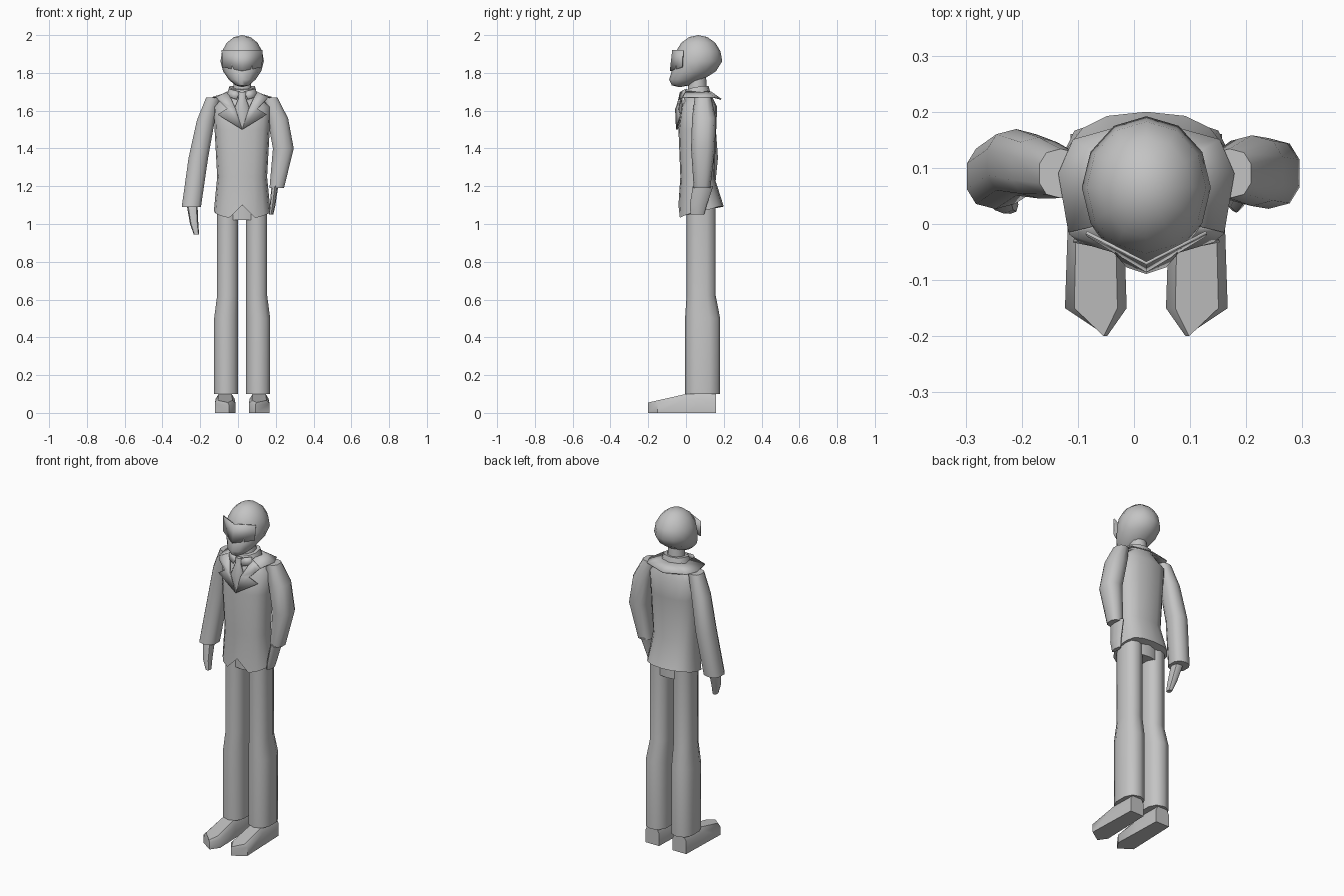
import bpy, bmesh, math
from mathutils import Matrix, Vector

default_cube = bpy.data.objects.get("Cube")
if default_cube:
    bpy.data.objects.remove(default_cube, do_unlink=True)

MID = 0.022  # centre line of the body
SHADE = (0.55, 0.55, 0.55, 1)
parts = []

grey = bpy.data.materials.new("plain grey")
grey.use_nodes = True
grey.diffuse_color = SHADE
grey.node_tree.nodes["Principled BSDF"].inputs["Base Color"].default_value = SHADE


def finish(name, bm):
    bmesh.ops.recalc_face_normals(bm, faces=bm.faces[:])
    mesh = bpy.data.meshes.new(name)
    bm.to_mesh(mesh)
    bm.free()
    mesh.materials.append(grey)
    obj = bpy.data.objects.new(name, mesh)
    bpy.context.collection.objects.link(obj)
    parts.append(obj)
    return obj


def bridge(bm, loops):
    """Join matching loops of vertices into a closed skin."""
    for lower, upper in zip(loops, loops[1:]):
        for k in range(len(lower)):
            bm.faces.new((lower[k - 1], lower[k], upper[k], upper[k - 1]))
    bm.faces.new(loops[0])
    bm.faces.new(loops[-1])


def soften(value, power):
    """Push a sine or cosine outward for a squarer section."""
    return math.copysign(abs(value) ** power, value)


def loft(name, rings, sides=10, power=0.8, edit=None):
    """Skin level rings given as (x, y, z, half width, half depth)."""
    bm = bmesh.new()
    loops = []
    for x, y, z, half, depth in rings:
        angles = [math.tau * k / sides for k in range(sides)]
        loops.append([bm.verts.new((x + half * soften(math.sin(a), power),
                                    y - depth * soften(math.cos(a), power), z))
                      for a in angles])
    if edit:
        edit(loops)
    bridge(bm, loops)
    return finish(name, bm)


def mirrored_plate(name, points, faces):
    """Thin sheet repeated on both sides of the centre line."""
    bm = bmesh.new()
    for side in (1, -1):
        verts = [bm.verts.new((MID + side * x, y, z)) for x, y, z in points]
        for face in faces:
            bm.faces.new([verts[i] for i in face])
    bmesh.ops.remove_doubles(bm, verts=bm.verts[:], dist=0.001)
    obj = finish(name, bm)
    sheet = obj.modifiers.new("thickness", "SOLIDIFY")
    sheet.thickness = 0.006
    sheet.offset = 0


# Head: a sphere whose lower part narrows and slides forward into a chin
bm = bmesh.new()
bmesh.ops.create_uvsphere(bm, u_segments=12, v_segments=8, radius=1)
for vert in bm.verts:
    jaw = max(0, -vert.co.z - 0.2)
    vert.co.x *= 1 - jaw / 4
    vert.co.y -= jaw
    vert.co = vert.co * Vector((0.115, 0.127, 0.138)) + Vector((MID, 0.065, 1.862))
finish("head", bm)

bm = bmesh.new()
bmesh.ops.create_cone(bm, cap_ends=True, segments=10, radius1=0.055, radius2=0.045, depth=0.16,
                      matrix=Matrix.Translation((MID, 0.06, 1.72)))
finish("neck", bm)

mirrored_plate("visor", [(0, -0.07, 1.92), (0.107, -0.015, 1.92),
                         (0.104, -0.02, 1.83), (0, -0.083, 1.81)], [range(4)])


# Jacket body, with the hem rising to the sides and a notch at the front
def shape_hem(loops):
    hem = loops[0]
    for k, vert in enumerate(hem):
        step = min(k, len(hem) - k)
        vert.co.z = 1.02 + 0.012 * min(step, 6) if step else 1.1


jacket = [(0.08, 1.06, 0.15, 0.12), (0.06, 1.25, 0.132, 0.09), (0.06, 1.5, 0.146, 0.1),
          (0.07, 1.62, 0.15, 0.095), (0.07, 1.69, 0.08, 0.06)]
loft("jacket", [(MID, *ring) for ring in jacket], 16, edit=shape_hem)

# Lapels, then the wide collar running round the back
tip = (0.138, -0.015, 1.67)
neckline = (0.075, 0, 1.7)
mirrored_plate("lapels", [(0, -0.05, 1.5), (0.13, -0.03, 1.58), (0.08, -0.04, 1.61),
                          (0.12, -0.03, 1.65), tip, neckline, (0.035, -0.055, 1.61)],
               [(0, 1, 2, 6), range(2, 7)])
mirrored_plate("jacket_collar", [tip, (0.156, 0.09, 1.67), (0.13, 0.15, 1.67), (0, 0.186, 1.66),
                                 (0, 0.13, 1.7), (0.06, 0.11, 1.7), neckline],
               [(0, 1, 5, 6), (1, 2, 5), (2, 3, 4, 5)])


# Shirt collar, dipping towards the front, and the tie
def dip_front(loops):
    for loop in loops:
        for vert in loop:
            vert.co.z += min(0, vert.co.y - 0.06) / 3


loft("shirt_collar", [(MID, 0.06, 1.67, 0.088, 0.075), (MID, 0.06, 1.73, 0.07, 0.06)],
     edit=dip_front)
mirrored_plate("collar_points", [(0.01, -0.025, 1.7), (0.07, 0, 1.715),
                                 (0.08, -0.01, 1.675), (0.03, -0.035, 1.66)], [range(4)])
tie = [(-0.045, 1.5, 0.004), (-0.035, 1.6, 0.045), (-0.03, 1.67, 0.018), (-0.02, 1.7, 0.025)]
loft("tie", [(MID, y, z, half, half / 2) for y, z, half in tie], 8)


# Arms: the right hangs, the left is bent with its hand at the hip
def sleeve(name, path, cuff, bulge):
    rings = []
    for k, centre in enumerate(path):
        t = k / (len(path) - 1)
        half = cuff + (0.04 - cuff) * t + bulge * math.sin(math.pi * t)
        rings.append((*centre, half, half * 1.1))
    loft(name, rings)


def hand(name, path, fingers, wrist, breadth):
    loft(name, [(*centre, half, half * breadth)
                for centre, half in zip(path, (fingers, (fingers + wrist) / 2, wrist))], 8)


sleeve("right_sleeve", [(-0.247, 0.085, 1.09), (-0.21, 0.11, 1.35),
                        (-0.17, 0.1, 1.55), (-0.13, 0.09, 1.67)], 0.053, 0.006)
sleeve("left_sleeve", [(0.205, 0.085, 1.19), (0.24, 0.09, 1.4),
                       (0.21, 0.095, 1.56), (0.17, 0.09, 1.67)], 0.04, 0.02)
hand("right_hand", [(-0.22, 0.035, 0.945), (-0.232, 0.045, 1), (-0.245, 0.08, 1.12)], 0.014, 0.03, 1.2)
hand("left_hand", [(0.175, 0.06, 1.05), (0.183, 0.065, 1.1), (0.195, 0.09, 1.2)], 0.012, 0.018, 3)

# Trousers flared below the knee, and pointed shoes
loft("hips", [(MID, 0.08, z, 0.12, 0.075) for z in (1.02, 1.15)])


def shoe_height(y):
    return 0.055 + 0.045 * min(1, 1 + y * 5)


toe_and_sides = [(0.07, -0.2), (0.145, -0.15), (0.14, 0), (0.135, 0.16),
                 (0.045, 0.16), (0.04, 0), (0.035, -0.15)]
for side, label in ((-1, "right"), (1, "left")):
    rings = []
    for z in (0.1, 0.5, 0.62, 1.1):
        flare = 0.008 if z < 0.6 else 0
        rings.append((MID + side * (0.077 + flare), 0.08 + flare, z, 0.058 + flare, 0.077 + flare * 2))
    loft(label + "_trouser_leg", rings)

    # Each shoe steps from the sole to a rim and a narrower sloping top
    bm = bmesh.new()
    loops = []
    for rise, width in ((0, 1), (0.75, 1), (1, 0.7)):
        loops.append([bm.verts.new((MID + side * (0.09 + (x - 0.09) * width), y, shoe_height(y) * rise))
                      for x, y in toe_and_sides])
    bridge(bm, loops)
    finish(label + "_shoe", bm)

# Soft shading with hard creases kept
bpy.ops.object.select_all(action="DESELECT")
for obj in parts:
    obj.select_set(True)
bpy.context.view_layer.objects.active = parts[0]
bpy.ops.object.shade_smooth_by_angle(angle=math.radians(50))
